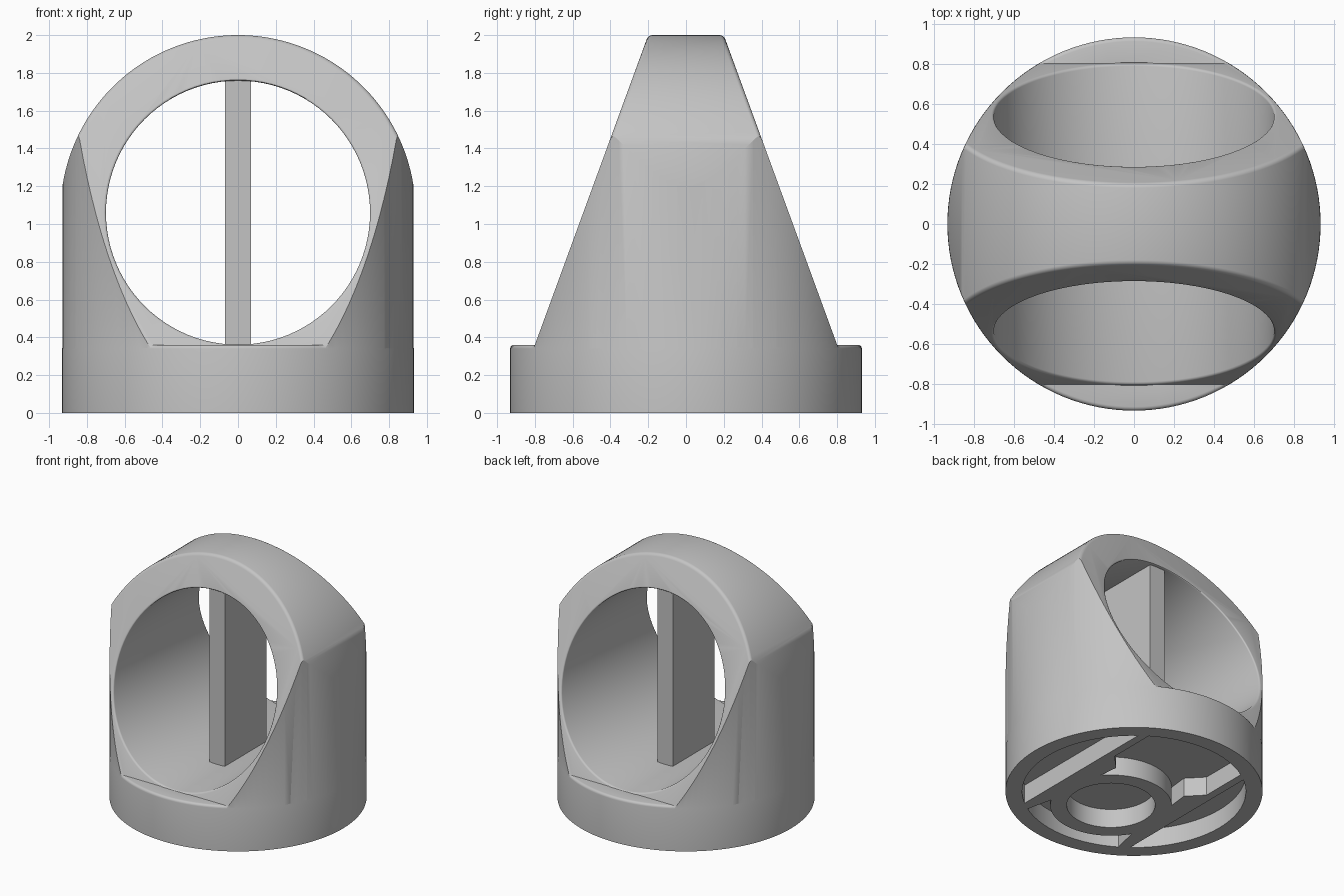
import bpy, bmesh
from math import sin, cos, radians

cube = bpy.data.objects.get("Cube")
if cube:
    bpy.data.objects.remove(cube, do_unlink=True)

GREY = 0.55
mat = bpy.data.materials.new("neutral grey")
mat.use_nodes = True
mat.diffuse_color = (GREY, GREY, GREY, 1)
mat.node_tree.nodes["Principled BSDF"].inputs["Base Color"].default_value = (GREY, GREY, GREY, 1)

RADIUS, AXIS_Z, STEP_Z, POCKET_Z = 0.93, 1.06, 0.36, 0.15
ROUND = 0.02


def loft(name, rings):
    """Skin a stack of equal point rings and cap both ends."""
    bm = bmesh.new()
    rows = [[bm.verts.new(p) for p in ring] for ring in rings]
    n = len(rows[0])
    for a, b in zip(rows, rows[1:]):
        for i in range(n):
            j = (i + 1) % n
            bm.faces.new((a[i], a[j], b[j], b[i]))
    bm.faces.new(rows[0])
    bm.faces.new(rows[-1])
    bmesh.ops.recalc_face_normals(bm, faces=bm.faces)
    mesh = bpy.data.meshes.new(name)
    bm.to_mesh(mesh)
    bm.free()
    obj = bpy.data.objects.new(name, mesh)
    bpy.context.collection.objects.link(obj)
    mesh.materials.append(mat)
    return obj


def boolean(target, tool, operation):
    tool.hide_render = True
    mod = target.modifiers.new("cut", 'BOOLEAN')
    mod.operation, mod.solver, mod.object = operation, 'EXACT', tool
    bpy.context.view_layer.objects.active = target
    bpy.ops.object.modifier_apply(modifier=mod.name)
    bpy.data.objects.remove(tool, do_unlink=True)


def arc(radius, start, end, steps, cx=0.0, cy=0.0):
    angles = [radians(start + (end - start) * i / steps) for i in range(steps + 1)]
    return [(cx + radius * cos(a), cy + radius * sin(a)) for a in angles]


def circle(radius, steps=128, cx=0.0, cy=0.0):
    return arc(radius, 0, 360, steps, cx, cy)[:-1]


def at_z(points, z):
    return [(x, y, z) for x, y in points]


def slope(z):
    """Half depth of the tapered body at height z."""
    return 0.2 + (2 - z) * 0.366


def on_slope(points, side, depth):
    return [(x, side * (slope(z) - depth), z) for x, z in points]


# Quarter round as (inset, depth) pairs, outermost first
rounding = [(ROUND * (1 - sin(radians(t))), ROUND * (1 - cos(radians(t))))
            for t in (0, 22.5, 45, 67.5, 90)]


# Arched, tapered body with rounded rims
def arch(inset):
    r = 0.94 - inset
    return arc(r, 0, 180, 80, 0, AXIS_Z) + [(-r, 0.2), (r, 0.2)]


front = [on_slope(arch(i), -1, d) for i, d in rounding]
back = [on_slope(arch(i), 1, d) for i, d in reversed(rounding)]
body = loft("body", front + back)
boolean(body, loft("round_limit", [at_z(circle(RADIUS), z) for z in (-0.1, 2.1)]), 'INTERSECT')

# Round base with a softened upper rim
outer = RADIUS + 0.001
rim = [at_z(circle(outer - i), STEP_Z - d) for i, d in reversed(rounding)]
boolean(body, loft("base", [at_z(circle(outer), 0)] + rim), 'UNION')

# Large round opening from front to back, slightly flared at its mouths
flare = 0.6
mouth = [(i * flare, d * flare) for i, d in rounding]


def ring(grow):
    return circle(0.699 + grow, 96, 0, AXIS_Z)


first, last = ([on_slope(ring(mouth[0][0]), s, -0.005)] for s in (-1, 1))
front = [on_slope(ring(i), -1, d) for i, d in mouth]
back = [on_slope(ring(i), 1, d) for i, d in reversed(mouth)]
boolean(body, loft("opening", first + front + back + last), 'DIFFERENCE')

# Recesses in the underside, leaving a hub ring and ribs
HUB_Y, WALL, HUB = -0.26, 0.81, 0.44
side = arc(WALL, -52, 52, 32)
notch = [(0.32, 0.18), (0.435, 0.3)]
rear = (arc(WALL, 57.5, 122.5, 24) + [(-x, y) for x, y in reversed(notch)]
        + arc(HUB, 140, 40, 24, 0, HUB_Y) + notch)
fore = arc(WALL, -122, -58, 24) + arc(HUB, -30, -150, 24, 0, HUB_Y)
pockets = {
    "left_recess": side,
    "right_recess": [(-x, y) for x, y in side],
    "rear_recess": rear,
    "front_recess": fore,
    "hub_recess": circle(0.32, 64, 0, HUB_Y),
}
for name, outline in pockets.items():
    boolean(body, loft(name, [at_z(outline, z) for z in (-0.1, POCKET_Z)]), 'DIFFERENCE')

# Upright divider plate inside the opening
w, d = 0.068, 0.262
plate = [(-w, -d), (w, -d), (w, d), (-w, d)]
divider = loft("divider_plate", [at_z(plate, z) for z in (0.35, 1.775)])

# Smooth curved surfaces, keep hard edges
bpy.ops.object.select_all(action='DESELECT')
body.select_set(True)
bpy.context.view_layer.objects.active = body
bpy.ops.object.shade_smooth_by_angle(angle=radians(30))
